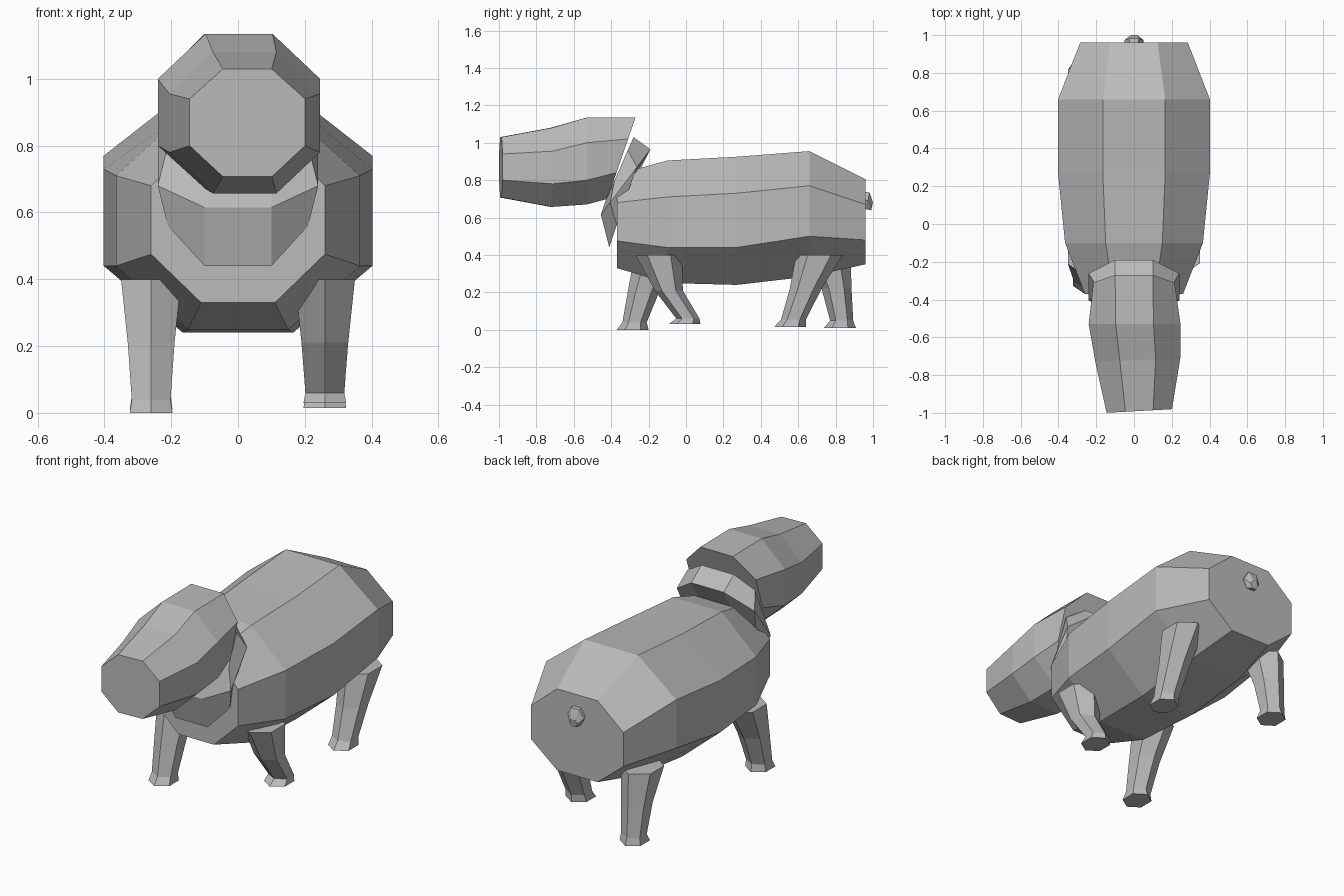
import bpy
from math import cos, sin, pi

cube = bpy.data.objects.get("Cube")
if cube:
    bpy.data.objects.remove(cube, do_unlink=True)

grey = bpy.data.materials.new("plain grey")
grey.use_nodes = True
colour = (0.5, 0.5, 0.5, 1)
grey.diffuse_color = colour
grey.node_tree.nodes["Principled BSDF"].inputs["Base Color"].default_value = colour


def loft(name, rings):
    """Join rings of equal size into a closed, flat-shaded tube."""
    n = len(rings[0])
    verts = [p for ring in rings for p in ring]
    faces = [(r * n + i, r * n + (i + 1) % n, (r + 1) * n + (i + 1) % n, (r + 1) * n + i)
             for r in range(len(rings) - 1) for i in range(n)]
    faces += [tuple(reversed(range(n))), tuple(range(len(verts) - n, len(verts)))]
    mesh = bpy.data.meshes.new(name)
    mesh.from_pydata(verts, [], faces)
    mesh.materials.append(grey)
    obj = bpy.data.objects.new(name, mesh)
    bpy.context.collection.objects.link(obj)
    # consistent outward normals
    import bmesh
    bm = bmesh.new()
    bm.from_mesh(mesh)
    bmesh.ops.recalc_face_normals(bm, faces=bm.faces)
    bm.to_mesh(mesh)
    bm.free()
    return obj


def octagon(y_top, y_bottom, half_width, half_flat, levels, cx=0, skew=0):
    """Eight-sided ring; levels are bottom, lower side, upper side and top."""
    zb, zl, zu, zt = levels
    w, a = half_width, half_flat
    outline = [(-a, zb), (a, zb), (w, zl), (w, zu), (a, zt), (-a, zt), (-w, zu), (-w, zl)]
    return [(cx + x, y_bottom + (y_top - y_bottom) * (z - zb) / (zt - zb) + skew * x, z)
            for x, z in outline]


def hexagon(x, y, z, rx, ry):
    """Six-sided level ring with points fore and aft."""
    return [(x + rx * sin(i * pi / 3) / sin(pi / 3), y - ry * cos(i * pi / 3), z)
            for i in range(6)]


# Barrel body
loft("body", [
    octagon(-0.37, -0.37, 0.26, 0.11, (0.33, 0.475, 0.68, 0.83)),
    octagon(-0.10, -0.10, 0.365, 0.15, (0.25, 0.44, 0.71, 0.905)),
    octagon(0.27, 0.27, 0.402, 0.165, (0.24, 0.44, 0.73, 0.925)),
    octagon(0.66, 0.66, 0.402, 0.165, (0.285, 0.50, 0.77, 0.955)),
    octagon(0.96, 0.96, 0.285, 0.125, (0.35, 0.48, 0.67, 0.805)),
])

# Head, slightly turned, with a blunt muzzle
loft("head", [
    octagon(-0.99, -0.99, 0.173, 0.073, (0.707, 0.80, 0.94, 1.03), 0.028, 0.055),
    octagon(-0.72, -0.72, 0.225, 0.095, (0.657, 0.78, 0.955, 1.08), 0.02, 0.04),
    octagon(-0.53, -0.53, 0.243, 0.10, (0.67, 0.80, 1.0, 1.135), 0.003),
    octagon(-0.27, -0.42, 0.215, 0.10, (0.70, 0.84, 1.02, 1.135)),
])

# Slanted neck
loft("neck", [
    octagon(-0.28, -0.43, 0.21, 0.10, (0.69, 0.80, 0.96, 1.03)),
    octagon(-0.19, -0.455, 0.24, 0.10, (0.615, 0.68, 0.87, 0.965)),
    octagon(-0.29, -0.41, 0.21, 0.10, (0.44, 0.56, 0.70, 0.80)),
])

# Legs: each ring is y, z, half width, half depth
legs = {
    "front_left_leg": (1, [(-0.145, 0.40, 0.09, 0.125), (-0.092, 0.21, 0.07, 0.075),
                           (0.01, 0.06, 0.058, 0.062), (-0.008, 0.03, 0.064, 0.085)]),
    "front_right_leg": (-1, [(-0.15, 0.40, 0.09, 0.125), (-0.225, 0.21, 0.07, 0.085),
                             (-0.275, 0.04, 0.058, 0.065), (-0.285, 0, 0.064, 0.085)]),
    "rear_left_leg": (1, [(0.713, 0.40, 0.09, 0.125), (0.64, 0.22, 0.07, 0.085),
                          (0.575, 0.055, 0.058, 0.067), (0.557, 0.015, 0.064, 0.085)]),
    "rear_right_leg": (-1, [(0.755, 0.40, 0.09, 0.125), (0.805, 0.22, 0.07, 0.08),
                            (0.832, 0.05, 0.058, 0.062), (0.823, 0.01, 0.064, 0.085)]),
}
for name, (side, rings) in legs.items():
    loft(name, [hexagon(side * 0.26, y, z, rx, ry) for y, z, rx, ry in rings])

# Stubby drooping tail
loft("tail", [[(r * cos(i * pi / 3), y + 0.2 * r * sin(i * pi / 3), z + r * sin(i * pi / 3))
               for i in range(6)]
              for y, z, r in [(0.94, 0.70, 0.045), (0.972, 0.69, 0.052), (0.995, 0.66, 0.025)]])
